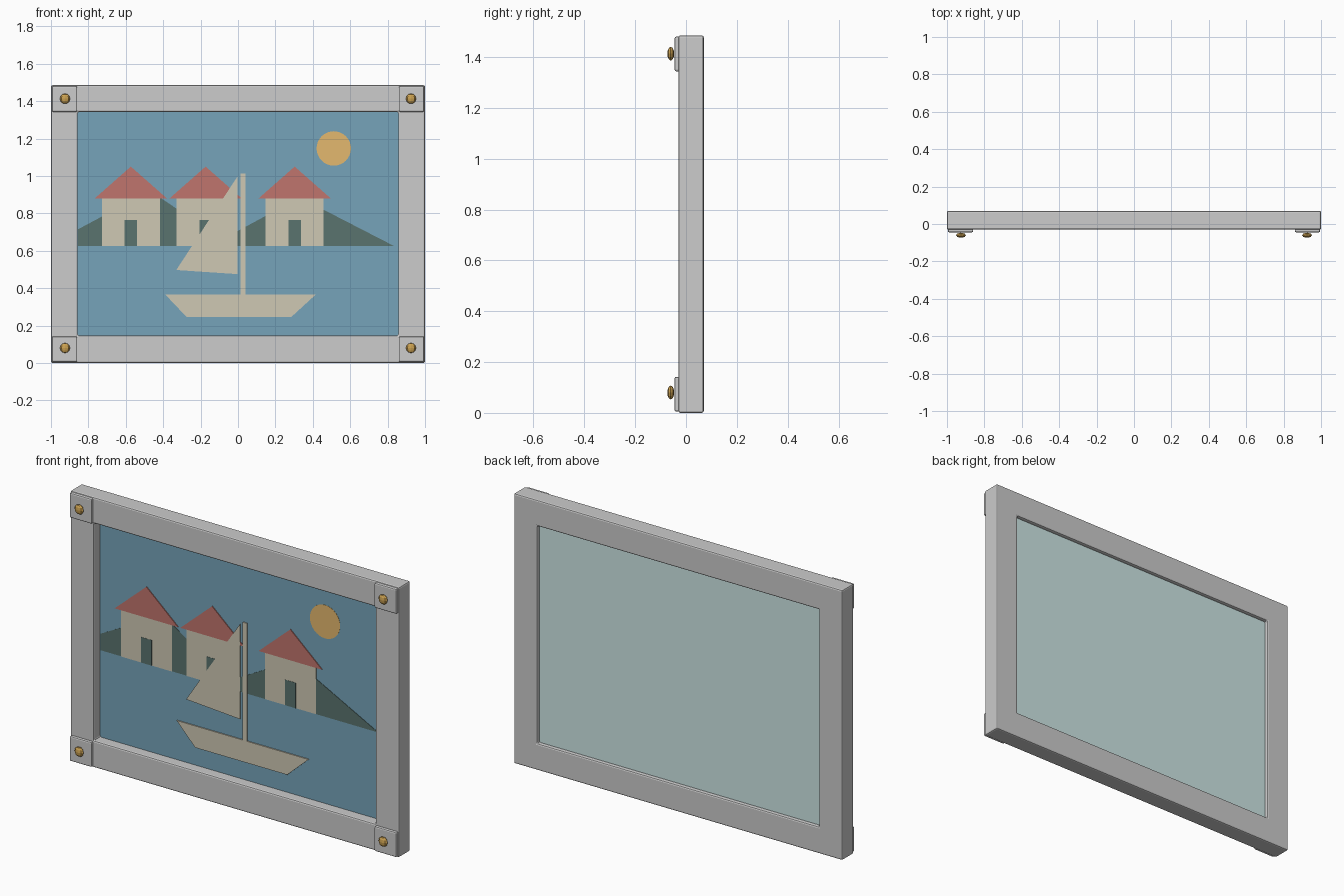
import bpy, bmesh, math
from mathutils import Matrix

old = bpy.data.objects.get("Cube")
if old:
    bpy.data.objects.remove(old, do_unlink=True)


def material(name, *srgb):
    linear = [((c / 255 + 0.055) / 1.055) ** 2.4 for c in srgb] + [1]
    mat = bpy.data.materials.new(name)
    mat.use_nodes = True
    mat.diffuse_color = linear
    shader = next(n for n in mat.node_tree.nodes if n.type == "BSDF_PRINCIPLED")
    shader.inputs["Base Color"].default_value = linear
    return mat


GREY = material("frame grey", 204, 204, 204)
BLUE = material("sea blue", 118, 164, 186)
GLASS = material("pale glass", 208, 233, 232)
CREAM = material("cream", 207, 200, 180)
RED = material("roof red", 192, 117, 109)
GREEN = material("hill green", 90, 115, 110)
SUN = material("sun yellow", 228, 184, 110)
BRASS = material("brass", 204, 162, 82)


def finish(bm, name, mat, bevel=0):
    bmesh.ops.recalc_face_normals(bm, faces=bm.faces)
    mesh = bpy.data.meshes.new(name)
    bm.to_mesh(mesh)
    bm.free()
    mesh.materials.append(mat)
    obj = bpy.data.objects.new(name, mesh)
    bpy.context.scene.collection.objects.link(obj)
    if bevel:
        mod = obj.modifiers.new("Bevel", "BEVEL")
        mod.width = bevel
        mod.segments = 2
    return obj


def box(name, mat, x, y, z, bevel=0):
    """Box from (min, max) pairs."""
    bm = bmesh.new()
    size = [b - a for a, b in (x, y, z)]
    centre = [(a + b) / 2 for a, b in (x, y, z)]
    bmesh.ops.create_cube(bm, size=1, matrix=Matrix.Translation(centre) @ Matrix.Diagonal((*size, 1)))
    return finish(bm, name, mat, bevel)


BOARD = 0.026   # front of the picture board


def cutout(name, mat, points, layer):
    """Thin painted shape lying on the board; higher layers cover lower ones."""
    bm = bmesh.new()
    face = bm.faces.new([bm.verts.new((x, BOARD, z)) for x, z in points])
    out = bmesh.ops.extrude_face_region(bm, geom=[face])
    verts = [v for v in out["geom"] if isinstance(v, bmesh.types.BMVert)]
    bmesh.ops.translate(bm, verts=verts, vec=(0, -0.0012 * layer, 0))
    return finish(bm, name, mat)


def rect(x0, x1, z0, z1):
    return [(x0, z0), (x1, z0), (x1, z1), (x0, z1)]


# Frame: one ring with softened edges
TOP, FRONT, BACK = 1.485, -0.03, 0.07
bm = bmesh.new()
loops = []
for y in (FRONT, BACK):
    for corners in (rect(-1, 1, 0, TOP), rect(-0.857, 0.857, 0.147, 1.342)):
        loops.append([bm.verts.new((x, y, z)) for x, z in corners])
for a, b in ((0, 1), (2, 3), (0, 2), (1, 3)):
    for i in range(4):
        j = (i + 1) % 4
        bm.faces.new((loops[a][i], loops[a][j], loops[b][j], loops[b][i]))
frame = finish(bm, "frame", GREY, 0.008)
frame.modifiers["Bevel"].limit_method = "ANGLE"

# Corner plates and brass screws
for side, sx in (("left", 1), ("right", -1)):
    for level, z0, screw_z in (("lower", 0.005, 0.08), ("upper", 1.343, 1.413)):
        x = sorted((sx * 0.86, sx * 0.995))
        box(f"{level}_{side}_corner_plate", GREY, x, (-0.045, -0.015), (z0, z0 + 0.137), 0.007)
        bm = bmesh.new()
        place = Matrix.Translation((sx * 0.925, -0.06, screw_z)) @ Matrix.Diagonal((1, 0.5, 1, 1))
        bmesh.ops.create_uvsphere(bm, u_segments=8, v_segments=6, radius=0.027, matrix=place)
        finish(bm, f"{level}_{side}_screw", BRASS)

# Picture board and rear pane
box("picture_board", BLUE, (-0.87, 0.87), (BOARD, 0.038), (0.135, 1.355))
box("rear_pane", GLASS, (-0.87, 0.87), (0.038, 0.05), (0.135, 1.355))

# Hills and sun
SHORE = 0.625
cutout("left_hill", GREEN, [(-0.855, SHORE), (-0.03, SHORE), (-0.47, 0.92), (-0.855, 0.715)], 1)
cutout("right_hill", GREEN, [(-0.15, SHORE), (0.835, SHORE), (0.33, 0.885)], 2)
turn = [math.tau * i / 32 for i in range(32)]
cutout("sun", SUN, [(0.512 + 0.092 * math.cos(t), 1.147 + 0.092 * math.sin(t)) for t in turn], 1)

# Houses along the shore
for place, x in (("first", -0.573), ("middle", -0.173), ("last", 0.303)):
    cutout(f"{place}_house_wall", CREAM, rect(x - 0.155, x + 0.155, SHORE, 0.885), 3)
    cutout(f"{place}_house_roof", RED, [(x - 0.193, 0.88), (x + 0.193, 0.88), (x, 1.05)], 4)
    cutout(f"{place}_house_door", GREEN, rect(x - 0.033, x + 0.033, SHORE, 0.765), 4)

# Sailing boat
cutout("hull", CREAM, [(-0.275, 0.246), (0.285, 0.246), (0.415, 0.365), (-0.388, 0.365)], 5)
cutout("mast", CREAM, rect(0.013, 0.04, 0.36, 1.013), 5)
cutout("sail", CREAM, [(-0.33, 0.497), (-0.003, 0.475), (-0.003, 0.997)], 5)
